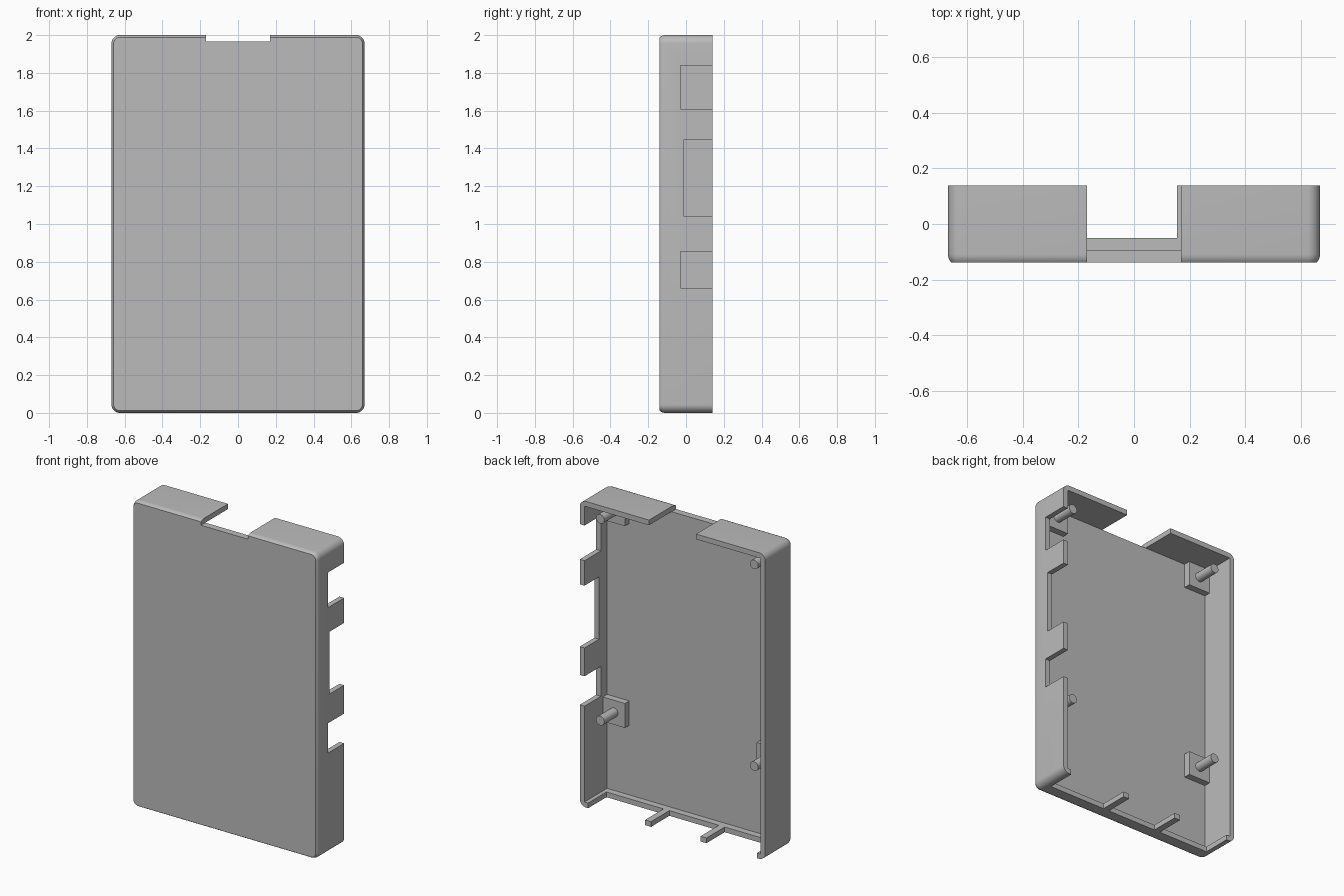
import bpy
import bmesh
import math
from mathutils import Matrix, Vector

cube = bpy.data.objects.get("Cube")
if cube:
    bpy.data.objects.remove(cube, do_unlink=True)

W, D, H = 0.67, 0.139, 2.0      # half width, half depth, height
WALL, FLOOR, R = 0.034, 0.045, 0.045
FLOOR_Y = -D + FLOOR
LEDGE_Y = -0.05

grey = bpy.data.materials.new("plain grey")
grey.use_nodes = True
grey.diffuse_color = (0.5, 0.5, 0.5, 1)
grey.node_tree.nodes["Principled BSDF"].inputs["Base Color"].default_value = (0.5, 0.5, 0.5, 1)


def finish(name, bm):
    bmesh.ops.recalc_face_normals(bm, faces=bm.faces)
    mesh = bpy.data.meshes.new(name)
    bm.to_mesh(mesh)
    bm.free()
    mesh.materials.append(grey)
    obj = bpy.data.objects.new(name, mesh)
    bpy.context.collection.objects.link(obj)
    return obj


def box(name, x0, x1, y0, y1, z0, z1):
    bm = bmesh.new()
    size = Vector((x1 - x0, y1 - y0, z1 - z0))
    centre = Vector((x0 + x1, y0 + y1, z0 + z1)) / 2
    bmesh.ops.create_cube(bm, size=1, matrix=Matrix.Translation(centre) @ Matrix.Diagonal(size).to_4x4())
    return finish(name, bm)


def activate(obj):
    bpy.ops.object.select_all(action='DESELECT')
    obj.select_set(True)
    bpy.context.view_layer.objects.active = obj


def cut(obj, *bounds):
    cutter = box("cutter", *bounds)
    cutter.hide_render = True
    mod = obj.modifiers.new("cut", 'BOOLEAN')
    mod.operation, mod.solver, mod.object = 'DIFFERENCE', 'EXACT', cutter
    activate(obj)
    bpy.ops.object.modifier_apply(modifier=mod.name)
    bpy.data.objects.remove(cutter, do_unlink=True)


def rounded_ring(bm, y, radius, steps=8):
    """Rounded rectangle whose corner centres stay fixed."""
    ring = []
    for k, (sx, sz) in enumerate([(1, 1), (-1, 1), (-1, -1), (1, -1)]):
        for i in range(steps + 1):
            a = math.pi / 2 * (k + i / steps)
            ring.append(bm.verts.new((sx * (W - R) + radius * math.cos(a), y,
                                      H / 2 + sz * (H / 2 - R) + radius * math.sin(a))))
    return ring


# Tray: rounded slab with a softened front rim
bm = bmesh.new()
rings = []
for i in range(5):
    h = 0.03 * (1 - i / 4)
    rings.append(rounded_ring(bm, -D + 0.03 - h, math.sqrt(R * R - h * h)))
rings.append(rounded_ring(bm, D, R))
for a, b in zip(rings, rings[1:]):
    for i in range(len(a)):
        j = (i + 1) % len(a)
        bm.faces.new((a[i], a[j], b[j], b[i]))
bm.faces.new(rings[0])
bm.faces.new(rings[-1])
tray = finish("tray", bm)

# Hollow inside, open at the back
cut(tray, -W + WALL, W - WALL, FLOOR_Y, 0.3, WALL, H - WALL)
# Slot through the top wall and floor edge
cut(tray, -0.17, 0.17, -0.3, 0.3, H - WALL, H + 0.1)
# Side wall openings
for low, z0, z1 in [(-0.03, 0.66, 0.855), (-0.01, 1.04, 1.447), (-0.03, 1.61, 1.84)]:
    cut(tray, W - 0.1, W + 0.1, low, 0.3, z0, z1)
# Bottom wall openings, leaving two thin prongs
for x0, x1 in [(-0.61, -0.245), (-0.202, 0.155), (0.198, 0.61)]:
    cut(tray, x0, x1, LEDGE_Y, 0.3, -0.1, 0.06)
activate(tray)
bpy.ops.object.shade_smooth_by_angle(angle=math.radians(30))

# Mounting blocks with round pegs
for side, sx in (("left", 1), ("right", -1)):
    for level, z in (("lower", 0.568), ("upper", 1.886)):
        x = sx * 0.556
        box(f"{level}_{side}_block", x - 0.08, x + 0.08, FLOOR_Y - 0.01, LEDGE_Y, z - 0.08, z + 0.08)
        bm = bmesh.new()
        y0, y1 = LEDGE_Y - 0.01, 0.092
        place = Matrix.Translation((x, (y0 + y1) / 2, z)) @ Matrix.Rotation(math.pi / 2, 4, 'X')
        bmesh.ops.create_cone(bm, cap_ends=True, segments=24, radius1=0.03, radius2=0.03,
                              depth=y1 - y0, matrix=place)
        peg = finish(f"{level}_{side}_peg", bm)
        activate(peg)
        bpy.ops.object.shade_smooth_by_angle(angle=math.radians(30))
